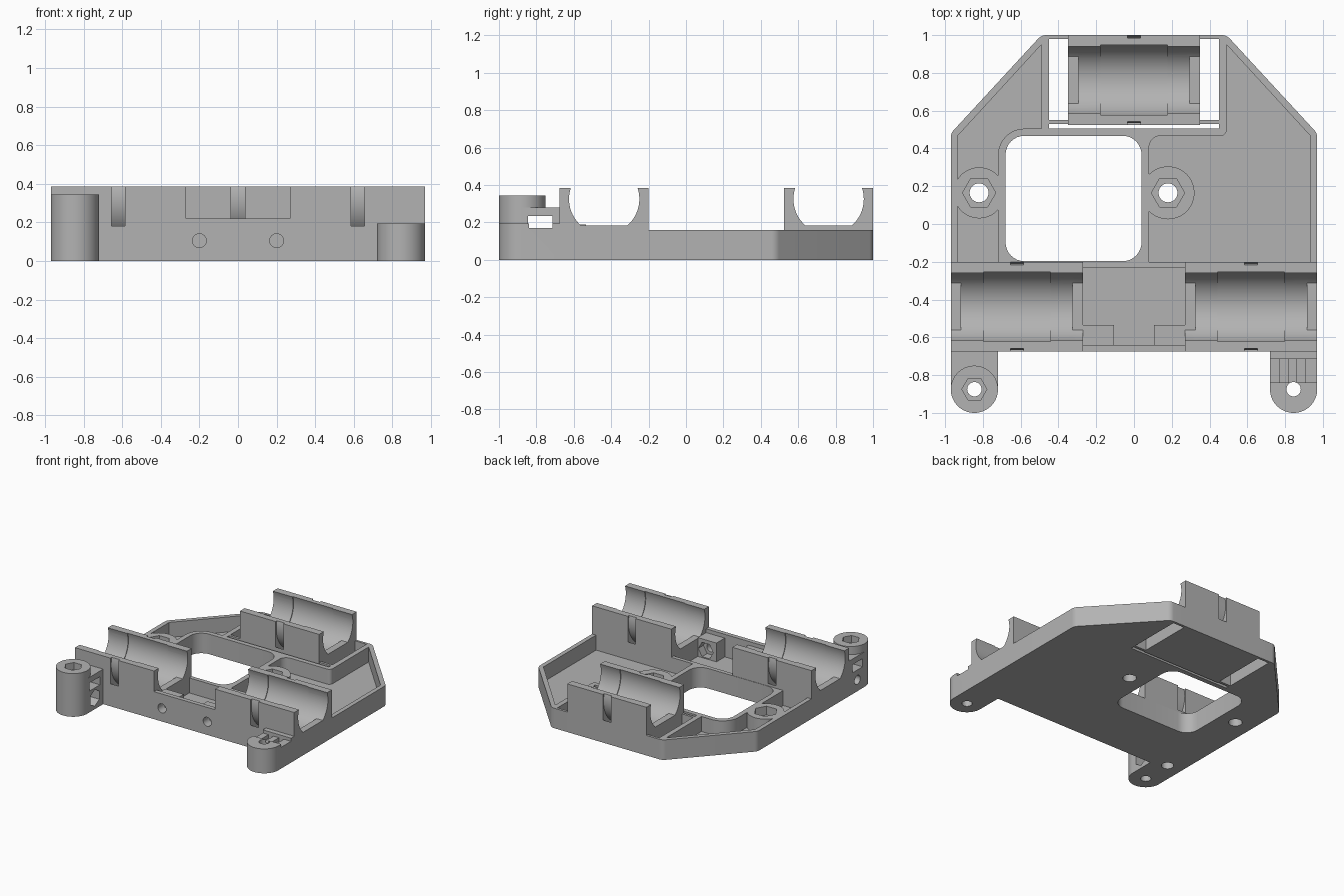
import bpy, bmesh, math
from mathutils import Vector, Matrix

cube = bpy.data.objects.get("Cube")
if cube:
    bpy.data.objects.remove(cube, do_unlink=True)

grey = bpy.data.materials.new("plain_grey")
grey.use_nodes = True
COLOUR = (0.45, 0.45, 0.45, 1)
grey.diffuse_color = COLOUR
grey.node_tree.nodes["Principled BSDF"].inputs["Base Color"].default_value = COLOUR

# Axis maps: profile (u, v) and extrusion w to world space
AXES = {
    "z": lambda u, v, w: (u, v, w),
    "x": lambda u, v, w: (w, u, v),
    "y": lambda u, v, w: (u, w, v),
}


def prism(pts, a, b, axis="z", name="cutter"):
    bm = bmesh.new()
    place = AXES[axis]
    low = [bm.verts.new(place(u, v, a)) for u, v in pts]
    high = [bm.verts.new(place(u, v, b)) for u, v in pts]
    bm.faces.new(low)
    bm.faces.new(high)
    for i in range(len(pts)):
        j = (i + 1) % len(pts)
        bm.faces.new((low[i], low[j], high[j], high[i]))
    bmesh.ops.recalc_face_normals(bm, faces=bm.faces)
    mesh = bpy.data.meshes.new(name)
    bm.to_mesh(mesh)
    bm.free()
    mesh.materials.append(grey)
    obj = bpy.data.objects.new(name, mesh)
    bpy.context.collection.objects.link(obj)
    return obj


def box(x0, x1, y0, y1, z0, z1, name="cutter"):
    return prism([(x0, y0), (x1, y0), (x1, y1), (x0, y1)], z0, z1, "z", name)


def circle(u, v, r, n=64, turn=0.0):
    return [(u + r * math.cos(turn + math.tau * i / n),
             v + r * math.sin(turn + math.tau * i / n)) for i in range(n)]


def rounded(corners, steps=8):
    """Polygon from (x, y, radius) corners."""
    out = []
    for i, (x, y, r) in enumerate(corners):
        p = Vector((x, y))
        if r == 0:
            out.append((x, y))
            continue
        d0 = (Vector(corners[i - 1][:2]) - p).normalized()
        d1 = (Vector(corners[(i + 1) % len(corners)][:2]) - p).normalized()
        half = d0.angle(d1) / 2
        centre = p + (d0 + d1).normalized() * (r / math.sin(half))
        s = p + d0 * (r / math.tan(half)) - centre
        e = p + d1 * (r / math.tan(half)) - centre
        sweep = s.angle_signed(e)
        for k in range(steps + 1):
            q = Matrix.Rotation(-sweep * k / steps, 2) @ s
            out.append(tuple(centre + q))
    return out


def combine(obj, tools, operation="DIFFERENCE"):
    for tool in tools:
        mod = obj.modifiers.new("shape", "BOOLEAN")
        mod.operation = operation
        mod.solver = "EXACT"
        mod.object = tool
        graph = bpy.context.evaluated_depsgraph_get()
        mesh = bpy.data.meshes.new_from_object(obj.evaluated_get(graph))
        obj.modifiers.clear()
        obj.data = mesh
        bpy.data.objects.remove(tool, do_unlink=True)


parts = []

# Tray with rim, recesses, window and rear slots
tray = prism(rounded([(-0.97, -0.2, 0), (0.97, -0.2, 0), (0.97, 0.48, 0.06),
                      (0.49, 1, 0.06), (-0.49, 1, 0.06), (-0.97, 0.48, 0.06)]),
             0, 0.16, name="tray")
right_recess = rounded([(-0.935, -0.21, 0), (-0.72, -0.21, 0), (-0.72, 0.505, 0.14),
                        (-0.49, 0.505, 0), (-0.49, 0.95, 0), (-0.935, 0.465, 0)])
left_recess = rounded([(0.08, -0.21, 0), (0.935, -0.21, 0), (0.935, 0.465, 0),
                       (0.49, 0.95, 0), (0.49, 0.467, 0.03), (0.08, 0.467, 0.06)])
combine(tray, [prism(right_recess, 0.04, 0.3), prism(left_recess, 0.04, 0.3)])
BOSSES = [(-0.82, 0.165, 0.135), (0.18, 0.165, 0.14)]
combine(tray, [prism(circle(x, y, r), 0.02, 0.16) for x, y, r in BOSSES], "UNION")
window = rounded([(-0.68, -0.197, 0.1), (0.04, -0.197, 0.1),
                  (0.04, 0.467, 0.1), (-0.68, 0.467, 0.1)])
combine(tray, [prism(window, -0.1, 0.3),
               box(-0.45, 0.45, 0.505, 0.98, -0.1, 0.3),
               box(-0.35, 0.35, 0.9, 1.1, -0.1, 0.3)])
for x, y, r in BOSSES:
    combine(tray, [prism(circle(x, y, 0.05), -0.1, 0.3),
                   prism(circle(x, y, 0.088, 6), 0.09, 0.3)])
parts.append(tray)

# Ribs tying the rear holder to the tray
for side, s in (("left", 1), ("right", -1)):
    a, b = sorted((s * 0.35, s * 0.45))
    parts.append(box(a, b, 0.53, 0.55, 0, 0.16, side + "_rear_rib"))


# Bearing holders: open channel, end lips, centre relief and strap tunnel
AXIS_Z = 0.325


def holder(name, cx, cy):
    obj = box(cx - 0.35, cx + 0.35, cy - 0.2375, cy + 0.2375, 0, 0.385, name)
    lipped = [(u, v) for u, v in circle(cy, AXIS_Z, 0.188, 96) if v > 0.18]
    combine(obj, [prism(lipped, cx - 0.4, cx + 0.4, "x"),
                  prism(circle(cy, AXIS_Z, 0.188, 96), cx - 0.295, cx + 0.295, "x"),
                  prism(circle(cy, AXIS_Z, 0.194, 96), cx - 0.178, cx + 0.178, "x")])
    strap = prism(circle(cy, AXIS_Z, 0.278, 96), cx - 0.035, cx + 0.035, "x")
    combine(strap, [prism(circle(cy, AXIS_Z, 0.229, 96), cx - 0.1, cx + 0.1, "x")])
    combine(obj, [strap])
    parts.append(obj)
    return obj


holder("rear_holder", 0, 0.7625)
holder("front_left_holder", 0.62, -0.4375)
right_holder = holder("front_right_holder", -0.62, -0.4375)
combine(right_holder, [prism(circle(-0.845, -0.63, 0.045, 32), -0.1, 0.12)])

# Bridge between the front holders with two nut blocks
bridge = box(-0.27, 0.27, -0.675, -0.2, 0, 0.22, "front_bridge")
combine(bridge, [box(-0.3, 0.3, -0.64, -0.23, 0.04, 0.3),
                 box(-0.3, 0.3, -0.3, -0.1, 0.16, 0.3)])
combine(bridge, [box(-0.27, -0.105, -0.65, -0.535, 0.02, 0.19),
                 box(0.105, 0.27, -0.65, -0.535, 0.02, 0.19)], "UNION")
for x in (-0.2, 0.2):
    combine(bridge, [prism(circle(x, 0.105, 0.036, 32), -0.8, -0.5, "y"),
                     prism(circle(x, 0.105, 0.066, 6), -0.6, -0.5, "y")])
parts.append(bridge)


# Front arms with round ends
def arm(name, x, height):
    r = 0.125
    end = [(x + r * math.cos(t), -0.875 + r * math.sin(t))
           for t in (math.pi + math.pi * i / 32 for i in range(33))]
    return prism(end + [(x + r, -0.675), (x - r, -0.675)], 0, height, name=name)


tall = arm("tall_right_arm", -0.845, 0.28)
combine(tall, [prism(circle(-0.845, -0.875, 0.125), 0.1, 0.345)], "UNION")
combine(tall, [box(-1.1, -0.6, -0.845, -0.715, 0.17, 0.235),
               prism(circle(-0.845, -0.875, 0.038, 32), -0.1, 0.5),
               prism(circle(-0.845, -0.875, 0.066, 6), 0.29, 0.5),
               prism(circle(-0.78, 0.09, 0.036, 32), -1.1, -0.6, "x"),
               prism(circle(-0.78, 0.09, 0.066, 6, math.pi / 6), -0.8, -0.6, "x")])
parts.append(tall)

short = arm("short_left_arm", 0.845, 0.195)
combine(short, [box(0.6, 1.1, -0.84, -0.715, 0.17, 0.3),
                prism(circle(0.845, -0.875, 0.038, 32), -0.1, 0.3)])
combine(short, [box(x, x + 0.045, -0.84, -0.715, 0.14, 0.3) for x in (0.77, 0.862)])
parts.append(short)

# Smooth the round walls and keep edges crisp
bpy.ops.object.select_all(action="DESELECT")
for obj in parts:
    obj.select_set(True)
bpy.context.view_layer.objects.active = parts[0]
bpy.ops.object.shade_smooth_by_angle(angle=math.radians(25))
